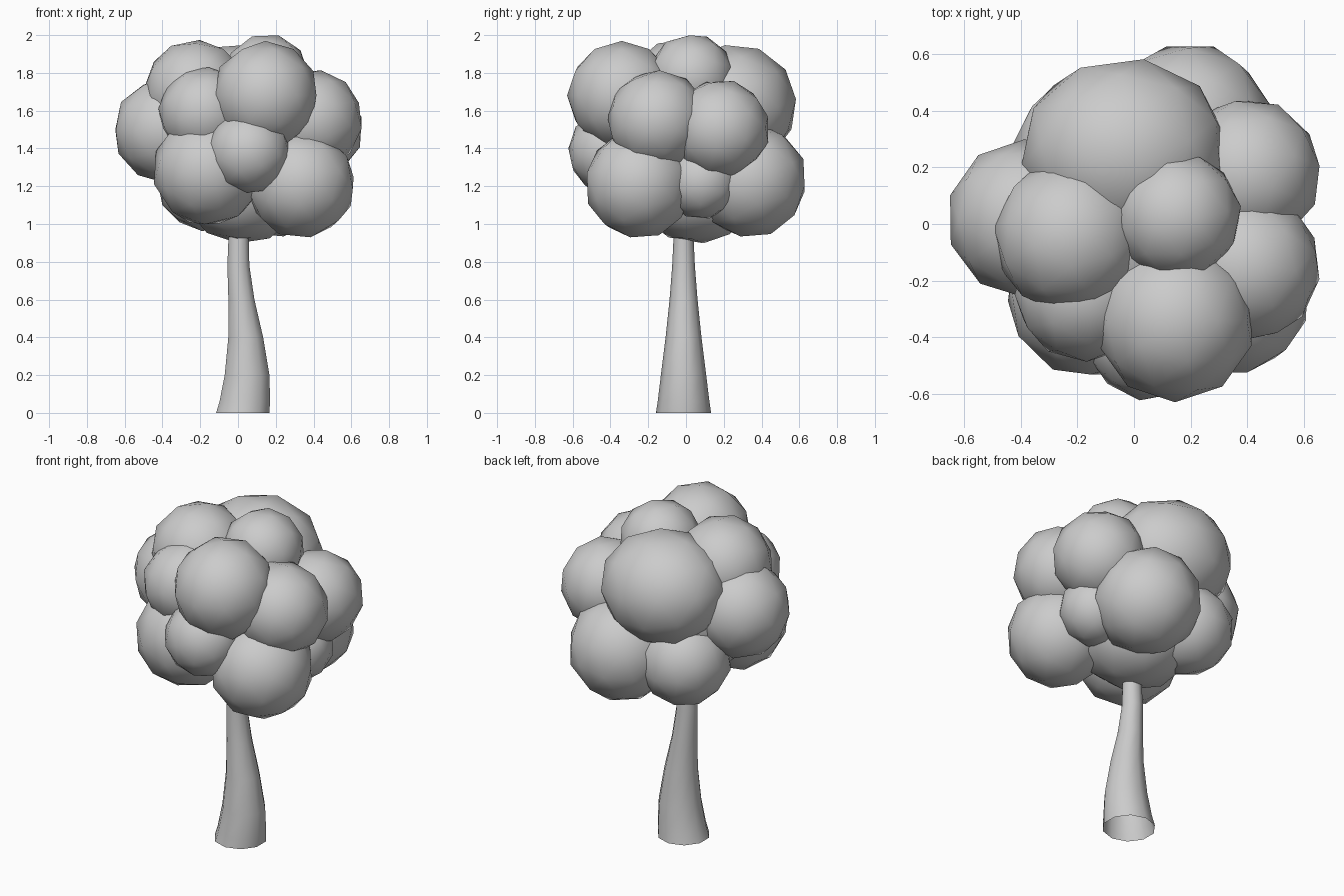
import bpy, bmesh, math
from mathutils import Matrix, Vector


def finish(name, bm):
    me = bpy.data.meshes.new(name)
    bmesh.ops.recalc_face_normals(bm, faces=bm.faces)
    for f in bm.faces:
        f.smooth = True
    bm.to_mesh(me)
    bm.free()
    ob = bpy.data.objects.new(name, me)
    bpy.context.collection.objects.link(ob)
    return ob


# Trunk: hollow, open, curved tube (z, x centre, y centre, x radius, y radius)
rings = [
    (0.00, 0.025, -0.013, 0.145, 0.146),
    (0.06, 0.036, -0.013, 0.138, 0.137),
    (0.20, 0.048, -0.013, 0.122, 0.120),
    (0.40, 0.041, -0.013, 0.095, 0.095),
    (0.60, 0.018, -0.013, 0.071, 0.074),
    (0.78, 0.002, -0.013, 0.060, 0.060),
    (0.93, 0.003, -0.013, 0.055, 0.053),
    (1.10, 0.010, -0.013, 0.047, 0.047),
]
SIDES = 10
bm = bmesh.new()
loops = []
for z, cx, cy, rx, ry in rings:
    loops.append([bm.verts.new((cx + rx * math.cos(2 * math.pi * (i + 0.5) / SIDES) * 1.02,
                                cy + ry * math.sin(2 * math.pi * (i + 0.5) / SIDES), z))
                  for i in range(SIDES)])
for a, b in zip(loops, loops[1:]):
    for i in range(SIDES):
        j = (i + 1) % SIDES
        bm.faces.new((a[i], a[j], b[j], b[i]))
finish("trunk", bm)

# Foliage: overlapping low-poly leaf clumps (x, y, z, radius)
clumps = [
    (-0.17, -0.265, 1.27, 0.27),  # front, lower left
    (0.06, -0.425, 1.38, 0.20),   # front, small
    (0.35, -0.26, 1.20, 0.265),   # front, lower right
    (-0.19, -0.26, 1.60, 0.22),   # front, upper left
    (-0.24, -0.045, 1.72, 0.25),  # top left
    (0.16, 0.03, 1.80, 0.205),    # top middle
    (-0.405, 0.02, 1.50, 0.255),  # left
    (0.42, 0.19, 1.505, 0.24),    # right, back
    (0.415, -0.16, 1.555, 0.243),  # right, front
    (0.20, 0.355, 1.22, 0.28),    # back, lower right
    (0.365, 0.085, 1.215, 0.18),  # right, small
    (-0.18, 0.27, 1.205, 0.235),  # back, lower left
]
CORE = Vector((0, 0, 1.45))


def clump(name, loc, scale, turn):
    bm = bmesh.new()
    m = (Matrix.Translation(loc) @ Matrix.Diagonal((*scale, 1))
         @ Matrix.Rotation(turn, 4, Vector((0.4, 0.3, 1)).normalized()))
    bmesh.ops.create_icosphere(bm, subdivisions=2, radius=1.015, matrix=m)
    finish(name, bm)


# Each clump is pulled inward and enlarged a little, so the creases stay shallow
GROW = 0.024
for n, (x, y, z, r) in enumerate(clumps):
    p = Vector((x, y, z))
    p -= (p - CORE).normalized() * GROW
    r += GROW * 0.9
    clump(f"leaf_clump_{n + 1}", p, (r, r, r), n * 0.9 + 0.9)

# Clumps that are not round: upper front, upper back, underside
clump("leaf_clump_front", (0.145, -0.34, 1.68), (0.28, 0.285, 0.285), 0)
clump("leaf_clump_back", (-0.035, 0.255, 1.625), (0.365, 0.33, 0.325), 0.5)
clump("leaf_clump_under", (0.03, 0.06, 1.20), (0.33, 0.34, 0.30), 0.3)
# Core that closes the gaps between the clumps
clump("leaf_core", (0, 0, 1.45), (0.44, 0.44, 0.42), 0.2)
